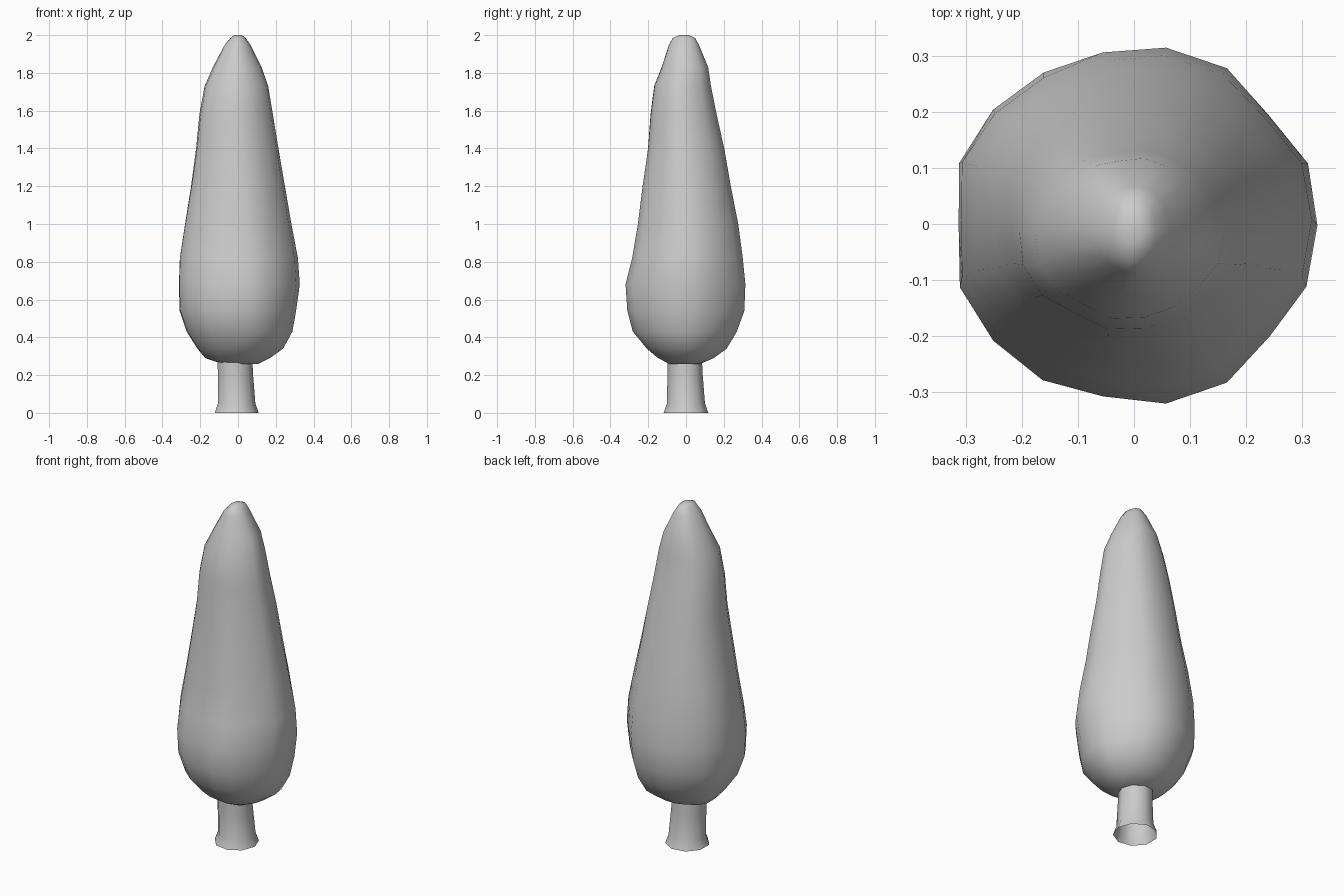
import bpy, bmesh, math


def loft(name, rings, sides, lump=None, cap_top=False, cap_bottom=False):
    """Skin stacked rings given as (z, x_min, x_max, y_min, y_max)."""
    bm = bmesh.new()
    loops = []
    for z, x0, x1, y0, y1 in rings:
        loop = []
        for i in range(sides):
            a = 2 * math.pi * i / sides
            k = lump(a, z) if lump else 1.0
            x = (x0 + x1) / 2 + (x1 - x0) / 2 * k * math.cos(a)
            y = (y0 + y1) / 2 + (y1 - y0) / 2 * k * math.sin(a)
            loop.append(bm.verts.new((x, y, z)))
        loops.append(loop)
    for a, b in zip(loops, loops[1:]):
        for i in range(sides):
            j = (i + 1) % sides
            bm.faces.new((a[i], a[j], b[j], b[i]))
    if cap_top:
        bm.faces.new(loops[-1])
    if cap_bottom:
        bm.faces.new(loops[0][::-1])
    for f in bm.faces:
        f.smooth = True
    bmesh.ops.recalc_face_normals(bm, faces=bm.faces)
    mesh = bpy.data.meshes.new(name)
    bm.to_mesh(mesh)
    bm.free()
    obj = bpy.data.objects.new(name, mesh)
    bpy.context.collection.objects.link(obj)
    return obj


# Soft vertical folds that drift a little with height
def folds(a, z):
    return (0.985 + 0.022 * math.sin(5 * a + 1.2 * z + 0.6)
            + 0.016 * math.sin(8 * a - 2.0 * z))


# Foliage: tall tapered crown with a rounded underside
crown = [
    (0.26, -0.09, 0.11, -0.09, 0.08),
    (0.29, -0.18, 0.17, -0.15, 0.15),
    (0.34, -0.225, 0.24, -0.21, 0.22),
    (0.43, -0.285, 0.29, -0.285, 0.275),
    (0.54, -0.325, 0.31, -0.315, 0.315),
    (0.68, -0.33, 0.33, -0.325, 0.32),
    (0.82, -0.325, 0.32, -0.29, 0.305),
    (1.00, -0.295, 0.285, -0.26, 0.28),
    (1.20, -0.26, 0.25, -0.235, 0.24),
    (1.40, -0.23, 0.215, -0.205, 0.205),
    (1.58, -0.21, 0.185, -0.19, 0.165),
    (1.73, -0.18, 0.16, -0.17, 0.135),
    (1.83, -0.135, 0.125, -0.13, 0.12),
    (1.95, -0.07, 0.065, -0.09, 0.07),
    (1.985, -0.04, 0.04, -0.07, 0.05),
    (2.00, -0.02, 0.02, -0.035, 0.015),
]
loft("foliage", crown, 18, folds, cap_top=True, cap_bottom=True)

# Trunk: short flared stem running up into the crown
trunk = [
    (0.00, -0.13, 0.11, -0.12, 0.12),
    (0.05, -0.112, 0.092, -0.102, 0.102),
    (0.20, -0.112, 0.08, -0.10, 0.09),
    (0.30, -0.115, 0.075, -0.10, 0.085),
]
loft("trunk", trunk, 9)
